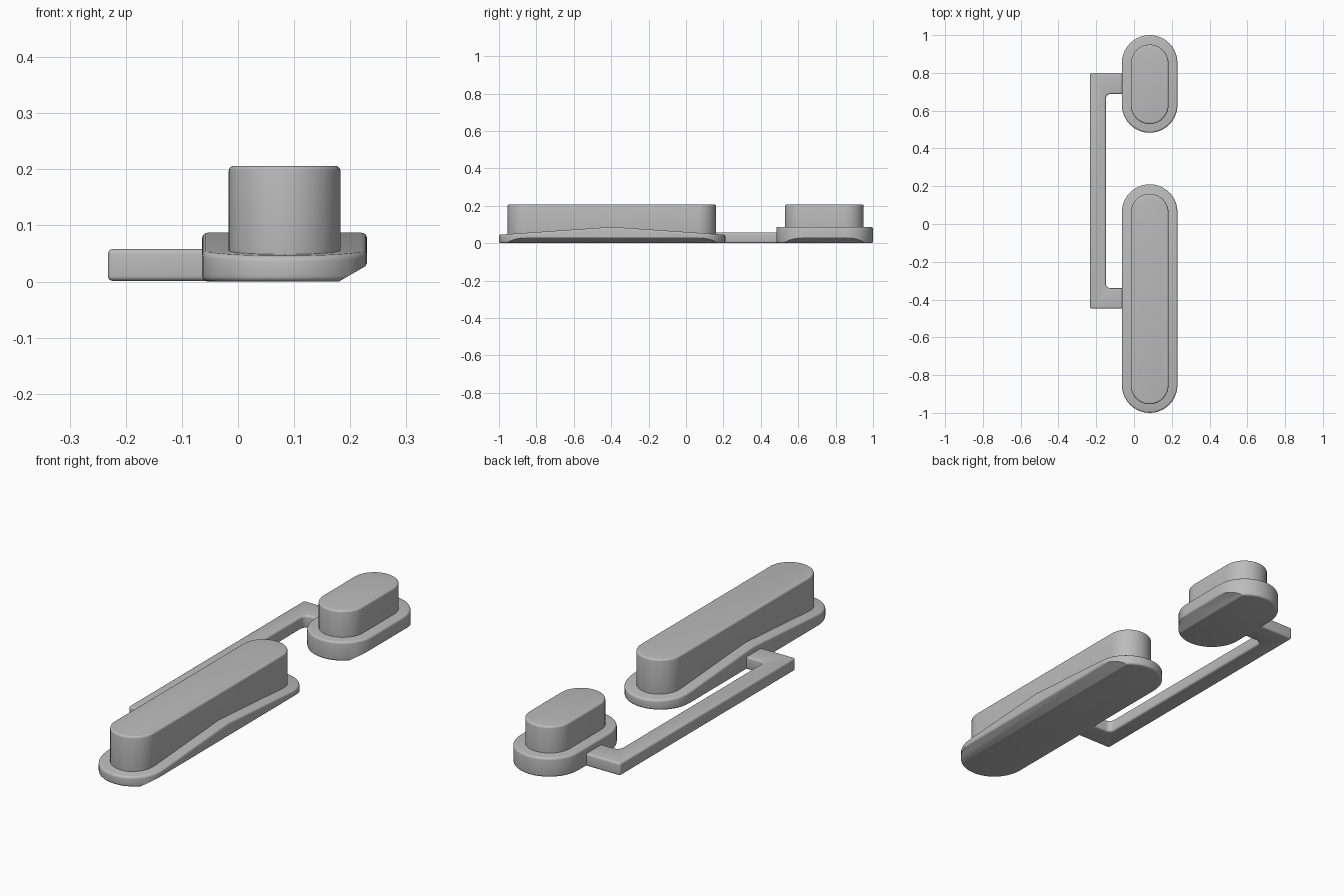
import bpy, bmesh
from math import sin, cos, pi
from mathutils import Vector

cube = bpy.data.objects.get("Cube")
if cube:
    bpy.data.objects.remove(cube, do_unlink=True)

grey = bpy.data.materials.new("plain grey")
grey.use_nodes = True
grey.diffuse_color = (0.5, 0.5, 0.5, 1)
grey.node_tree.nodes["Principled BSDF"].inputs["Base Color"].default_value = (0.5, 0.5, 0.5, 1)

CX = 0.083  # centre line of the buttons


def stadium(y0, y1, r, steps=20):
    """Outline with two round ends, running along y."""
    pts = []
    for cy, start in ((y1 - r, 0), (y0 + r, pi)):
        for i in range(steps + 1):
            a = start + pi * i / steps
            pts.append((CX + r * cos(a), cy + r * sin(a)))
    return pts


def prism(outline, z0, z1):
    bm = bmesh.new()
    face = bm.faces.new([bm.verts.new((x, y, z0)) for x, y in outline])
    ext = bmesh.ops.extrude_face_region(bm, geom=[face])
    top = [v for v in ext["geom"] if isinstance(v, bmesh.types.BMVert)]
    bmesh.ops.translate(bm, verts=top, vec=(0, 0, z1 - z0))
    # extrusion can drop the bottom cap, so close any opening
    close(bm)
    return bm


def close(bm):
    rim = [e for e in bm.edges if e.is_boundary]
    if rim:
        bmesh.ops.holes_fill(bm, edges=rim, sides=0)
    bmesh.ops.recalc_face_normals(bm, faces=bm.faces[:])


def cut(bm, point, normal):
    """Slice away everything on the normal's side and cap the cut."""
    bmesh.ops.bisect_plane(bm, geom=bm.verts[:] + bm.edges[:] + bm.faces[:], dist=1e-5,
                           plane_co=point, plane_no=Vector(normal).normalized(),
                           clear_outer=True)
    close(bm)


def soften(bm, width):
    edges = [e for e in bm.edges if e.is_manifold and e.calc_face_angle() > 0.8]
    bmesh.ops.bevel(bm, geom=edges, offset=width, segments=4, profile=0.5, affect='EDGES')


def finish(bm, name):
    mesh = bpy.data.meshes.new(name)
    bm.to_mesh(mesh)
    bm.free()
    obj = bpy.data.objects.new(name, mesh)
    bpy.context.collection.objects.link(obj)
    mesh.materials.append(grey)
    bpy.ops.object.select_all(action='DESELECT')
    obj.select_set(True)
    bpy.context.view_layer.objects.active = obj
    bpy.ops.object.shade_smooth_by_angle(angle=0.42)


# Flanges and raised buttons
for label, y0, y1, ridged in (("long", -1, 0.21, True), ("short", 0.483, 1, False)):
    flange = prism(stadium(y0, y1, 0.147), 0, 0.087)
    if ridged:  # top slopes down from the middle to both ends
        for side in (-1, 1):
            cut(flange, (CX, (y0 + y1) / 2, 0.087), (0, side * 0.069, 1))
    soften(flange, 0.01)
    # slanted underside along the left edge, with an eased corner
    cut(flange, (0.18, 0, 0), (0.5, 0, -0.866))
    cut(flange, (0.228, 0, 0.029), (0.866, 0, -0.5))
    finish(flange, label + "_flange")

    button = prism(stadium(y0 + 0.046, y1 - 0.05, 0.0995), 0.025, 0.206)
    soften(button, 0.009)
    finish(button, label + "_button")

# Connecting bracket
inner_x, end_x = -0.149, -0.045
link = prism([(-0.232, -0.448), (end_x, -0.448), (end_x, -0.34), (inner_x, -0.34),
              (inner_x, 0.688), (end_x, 0.688), (end_x, 0.8), (-0.232, 0.8)], 0.001, 0.058)
inner = [e for e in link.edges if all(abs(v.co.x - inner_x) < 1e-4 for v in e.verts)
         and abs(e.verts[0].co.z - e.verts[1].co.z) > 0.01]
bmesh.ops.bevel(link, geom=inner, offset=0.025, segments=6, profile=0.5, affect='EDGES')
soften(link, 0.009)
finish(link, "connecting_bracket")
